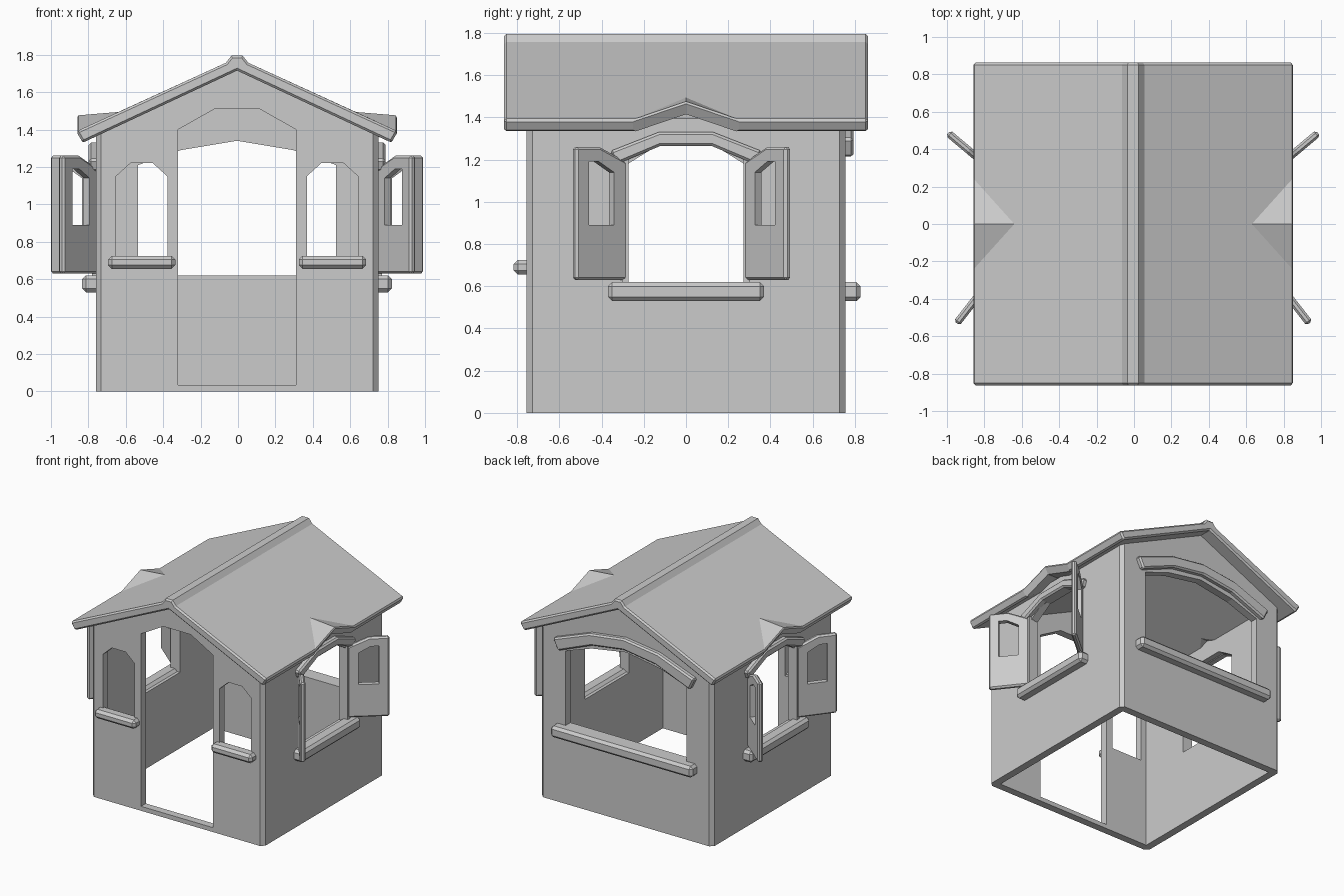
import bpy, bmesh
from math import radians
from mathutils import Matrix, Vector

default = bpy.data.objects.get("Cube")
if default:
    bpy.data.objects.remove(default)

GREY = (0.6, 0.6, 0.6, 1)
plastic = bpy.data.materials.new("light grey plastic")
plastic.use_nodes = True
plastic.diffuse_color = GREY
plastic.node_tree.nodes["Principled BSDF"].inputs["Base Color"].default_value = GREY

CENTRE = -0.005            # middle of the house in x
WALL = 0.755               # half width of the house
INNER = 0.695              # inner face of the walls
FRONT, RIGHT, BACK, LEFT = 0, 90, 180, 270


def make_object(name, bm):
    bmesh.ops.recalc_face_normals(bm, faces=bm.faces)
    mesh = bpy.data.meshes.new(name)
    bm.to_mesh(mesh)
    bm.free()
    mesh.materials.append(plastic)
    obj = bpy.data.objects.new(name, mesh)
    bpy.context.collection.objects.link(obj)
    return obj


def apply_modifier(obj, mod):
    bpy.context.view_layer.objects.active = obj
    bpy.ops.object.modifier_apply(modifier=mod.name)


def bevel(obj, width, angle=40):
    mod = obj.modifiers.new("edge_bevel", 'BEVEL')
    mod.width = width
    mod.segments = 1
    mod.limit_method = 'ANGLE'
    mod.angle_limit = radians(angle)
    apply_modifier(obj, mod)


def prism(name, outline, near, far, angle=FRONT, origin=(CENTRE, 0), width=0):
    """Outline (across, up) extruded outwards from near to far on the side at angle."""
    place = Matrix.Translation((*origin, 0)) @ Matrix.Rotation(radians(angle), 4, 'Z')
    bm = bmesh.new()
    rings = [[bm.verts.new(place @ Vector((u, -d, v))) for u, v in outline]
             for d in (near, far)]
    for ring in rings:
        bm.faces.new(ring)
    for i in range(len(outline)):
        a, b = rings
        bm.faces.new((a[i - 1], a[i], b[i], b[i - 1]))
    obj = make_object(name, bm)
    if width:
        bevel(obj, width)
    return obj


def cut(target, cutter):
    mod = target.modifiers.new("opening", 'BOOLEAN')
    mod.operation = 'DIFFERENCE'
    mod.solver = 'EXACT'
    mod.object = cutter
    apply_modifier(target, mod)
    bpy.data.objects.remove(cutter)


def symmetric(half):
    """Mirror right-hand points, listed from bottom to top, into a closed outline."""
    return half + [(-u, v) for u, v in reversed(half) if u > 0]


def rect(left, right, low, high):
    return [(left, low), (right, low), (right, high), (left, high)]


def shifted(outline, du):
    return [(u + du, v) for u, v in outline]


# Hollow walls with chamfered corners
walls = prism("walls", symmetric([(WALL, 0), (WALL, 1.395), (0, 1.75)]), -WALL, WALL)
bm = bmesh.new()
bm.from_mesh(walls.data)
corners = [e for e in bm.edges
           if abs(e.verts[0].co.z - e.verts[1].co.z) > 1
           and (e.verts[0].co - e.verts[1].co).xy.length < 0.01]
bmesh.ops.bevel(bm, geom=corners, offset=0.028, segments=1, affect='EDGES')
bm.to_mesh(walls.data)
bm.free()
cut(walls, prism("room", rect(-INNER, INNER, -0.1, 2), -INNER, INNER))

# Openings
door = symmetric([(0.315, 0.035), (0.315, 1.4), (0.12, 1.51)])
small_window = symmetric([(0.137, 0.7), (0.137, 1.15), (0.06, 1.22)])
side_window = symmetric([(0.275, 0.6), (0.275, 1.18), (0.13, 1.27)])
back_window = symmetric([(0.53, 0.62), (0.53, 1.21), (0.3, 1.29), (0, 1.34)])
openings = [(door, FRONT), (back_window, BACK), (side_window, RIGHT), (side_window, LEFT),
            (shifted(small_window, 0.51), FRONT), (shifted(small_window, -0.51), FRONT)]
for outline, side in openings:
    cut(walls, prism("opening", outline, 0.6, 0.9, side))

# Roof: one gable profile carried along y, with the eaves raised at the middle
half_roof = [(0.03, 1.795), (0.06, 1.757), (0.635, 1.494), (0.86, 1.39),
             (0.825, 1.33), (0.635, 1.418), (0, 1.715)]
profile = half_roof + [(-x, z) for x, z in reversed(half_roof) if x > 0]
bm = bmesh.new()
sections = []
for y in (-0.863, -0.25, 0, 0.25, 0.863):
    lift = 0.085 if y == 0 else 0
    sections.append([bm.verts.new((x + CENTRE, y, z + (lift if abs(x) > 0.8 else 0)))
                     for x, z in profile])
for a, b in zip(sections, sections[1:]):
    for i in range(len(profile)):
        ai, aj, bi, bj = a[i - 1], a[i], b[i - 1], b[i]
        outward = abs(profile[i - 1][0]) > abs(profile[i][0])
        if (a[0].co.y != 0) == outward:
            bm.faces.new((ai, aj, bj))
            bm.faces.new((ai, bj, bi))
        else:
            bm.faces.new((ai, aj, bi))
            bm.faces.new((aj, bj, bi))
bm.faces.new(sections[0])
bm.faces.new(sections[-1])
bmesh.ops.recalc_face_normals(bm, faces=bm.faces)
bmesh.ops.dissolve_limit(bm, angle_limit=0.01, verts=bm.verts, edges=bm.edges)
roof = make_object("roof", bm)
bevel(roof, 0.012, 60)


# Sills
def sill(name, middle, half, low, high, far, side):
    prism(name, rect(middle - half, middle + half, low, high), 0.72, far, side, width=0.02)


for name, sign in (("left", 1), ("right", -1)):
    sill("front_sill_" + name, sign * 0.51, 0.18, 0.655, 0.725, 0.817, FRONT)
sill("back_sill", 0, 0.62, 0.53, 0.62, 0.828, BACK)


# Arched headers over the windows
def header(name, top, drop, side):
    path = symmetric(top)
    under = [(u * 0.93, v - drop) for u, v in reversed(path)]
    prism(name, path + under, 0.73, 0.793, side, width=0.012)


header("back_header", [(0.62, 1.3), (0.3, 1.42), (0, 1.46)], 0.09, BACK)

# Side windows: sill, header, jambs and open shutters
shutter_outline = [(0, 0.63), (0.305, 0.63), (0.305, 1.26), (0.16, 1.26), (0, 1.19)]
shutter_hole = [(0.08, 0.89), (0.23, 0.89), (0.23, 1.19), (0.17, 1.19), (0.08, 1.14)]
for name, side, sign in (("left", RIGHT, 1), ("right", LEFT, -1)):
    sill("side_sill_" + name, 0, 0.37, 0.53, 0.62, 0.828, side)
    header("side_header_" + name, [(0.36, 1.24), (0.13, 1.33)], 0.065, side)
    for u in (-0.288, 0.288):
        prism("jamb_" + name, rect(u - 0.016, u + 0.016, 0.61, 1.2), 0.73, 0.775, side)
    for end, y, swing in (("back", 0.29, 40), ("front", -0.29, -52)):
        angle = swing if sign > 0 else 180 - swing
        hinge = (CENTRE + sign * WALL, y)
        shutter = prism(f"shutter_{end}_{name}", shutter_outline, -0.02, 0.02,
                        angle, hinge, width=0.012)
        cut(shutter, prism("hole", shutter_hole, -0.1, 0.1, angle, hinge))
